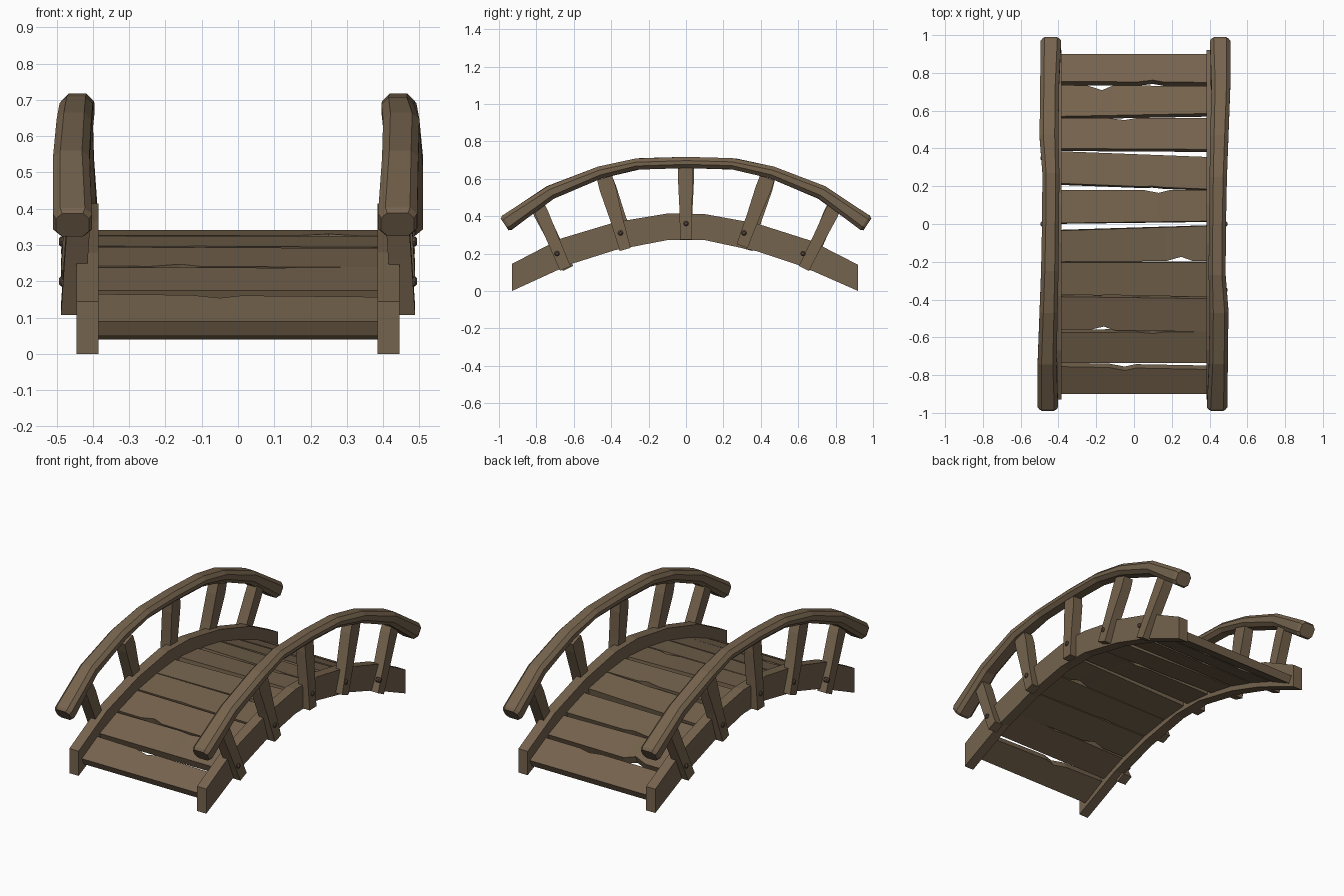
import bpy, bmesh, math
from mathutils import Vector, Matrix

if "Cube" in bpy.data.objects:
    bpy.data.objects.remove(bpy.data.objects["Cube"])


def material(name, rgb):
    m = bpy.data.materials.new(name)
    m.diffuse_color = (*rgb, 1)
    m.use_nodes = True
    m.node_tree.nodes["Principled BSDF"].inputs["Base Color"].default_value = m.diffuse_color
    return m


WOOD = material("weathered brown wood", (0.178, 0.125, 0.074))
BOLT = material("dark brown bolt", (0.10, 0.065, 0.045))


def loft(name, rings, mat=WOOD):
    """Skin a list of equally sized vertex rings and cap both ends."""
    bm = bmesh.new()
    vs = [[bm.verts.new(p) for p in r] for r in rings]
    n = len(vs[0])
    for a, b in zip(vs, vs[1:]):
        for i in range(n):
            j = (i + 1) % n
            bm.faces.new((a[i], a[j], b[j], b[i]))
    bm.faces.new(vs[0])
    bm.faces.new(vs[-1])
    bmesh.ops.recalc_face_normals(bm, faces=bm.faces)
    me = bpy.data.meshes.new(name)
    bm.to_mesh(me)
    bm.free()
    me.materials.append(mat)
    ob = bpy.data.objects.new(name, me)
    bpy.context.collection.objects.link(ob)
    return ob


def turned(p):
    """Half turn about z: the far side repeats the near side reversed."""
    return (-p[0], -p[1], p[2])


def both_sides(name, rings, mat=WOOD):
    loft(name + "_right", rings, mat)
    loft(name + "_left", [[turned(p) for p in r] for r in rings], mat)


def interp(pts, y):
    for (y0, z0), (y1, z1) in zip(pts, pts[1:]):
        if y <= y1:
            return z0 + (z1 - z0) * (y - y0) / (y1 - y0)
    return pts[-1][1]


# Arched side beams
TOP = [(-.93, .145), (-.67, .28), (-.38, .367), (-.1, .414),
       (.1, .411), (.38, .36), (.67, .268), (.92, .14)]
BOTTOM = [(-.93, 0), (-.62, .142), (-.38, .218), (-.1, .272),
          (.1, .272), (.38, .212), (.62, .132), (.92, 0)]
for side, s in (("right", 1), ("left", -1)):
    loft("side_beam_" + side,
         [[(s * .385, *t), (s * .445, *t), (s * .445, *b), (s * .385, *b)]
          for t, b in zip(TOP, BOTTOM)])

# Deck planks: front left/right y, back left/right y, notched edge, x, depth
PLANKS = [(.755, .75, .90, .90, 0, .1, .01), (.57, .585, .735, .73, 1, -.17, .025),
          (.40, .395, .56, .56, 1, -.05, .01), (.215, .185, .385, .355, 0, .1, .004),
          (.005, .015, .18, .18, 1, .13, .015), (-.20, -.195, -.035, -.01, 0, .25, .022),
          (-.375, -.385, -.205, -.205, 0, -.1, .004), (-.56, -.57, -.385, -.395, 0, -.16, .02),
          (-.735, -.735, -.575, -.57, 1, .1, .008), (-.90, -.90, -.755, -.77, 1, -.05, .014)]
for k, (fl, fr, bl, br, edge, nx, depth) in enumerate(PLANKS):
    rings = []
    for x in (-.387, nx - .08, nx, nx + .06, .387):
        t = (x + .387) / .774
        f, b = fl + (fr - fl) * t, bl + (br - bl) * t
        if x == nx:
            f, b = (f, b - depth) if edge else (f + depth, b)
        zf, zb = interp(TOP, f) - .071, interp(TOP, b) - .071
        d = Vector((b - f, zb - zf)).normalized() * .045
        rings.append([(x, f, zf), (x, b, zb),
                      (x, b + d.y, zb - d.x), (x, f + d.y, zf - d.x)])
    loft("deck_plank_%d" % (k + 1), rings)

# Handrails: y, top z, centre x, width, thickness
RAIL = [(-.995, .395, .44, .108, .09), (-.74, .56, .447, .10, .075),
        (-.47, .665, .45, .10, .066), (-.27, .708, .44, .09, .06),
        (0, .717, .442, .09, .06), (.25, .71, .446, .092, .06),
        (.47, .665, .452, .096, .066), (.745, .56, .46, .10, .075),
        (.995, .393, .456, .108, .09)]


def rail_ring(y, z, x, w, h, tangent, shrink=1.0):
    n = Vector((0, -tangent.z, tangent.y))
    c = Vector((x, y, z)) - n * h / 2
    a, b, k = w / 2 * shrink, h / 2 * shrink, .02 * shrink
    sect = [(a, b - k), (a - k, b), (k - a, b), (-a, b - k),
            (-a, k - b), (k - a, -b), (a - k, -b), (a, k - b)]
    return [c + Vector((u, 0, 0)) + n * v for u, v in sect]


rings = []
for i, r in enumerate(RAIL):
    p, q = RAIL[max(i - 1, 0)], RAIL[min(i + 1, len(RAIL) - 1)]
    t = Vector((0, q[0] - p[0], q[1] - p[1])).normalized()
    ring = rail_ring(*r, t)
    if i in (0, len(RAIL) - 1):
        s = 1 if i == 0 else -1
        inner = [v + t * .016 * s for v in ring]
        cap = rail_ring(*r, t, .84)
        rings += [cap, inner] if i == 0 else [inner, cap]
    else:
        rings.append(ring)
both_sides("handrail", rings)

# Rail posts: foot (y, z), head (y, z), foot width, head width, bolt (y, z)
POSTS = [((-.645, .12), (-.79, .46), .062, .07, (-.69, .20)),
         ((-.325, .222), (-.435, .605), .06, .088, (-.35, .31)),
         ((0, .275), (-.004, .67), .062, .08, (0, .36)),
         ((.30, .24), (.435, .605), .062, .085, (.31, .31)),
         ((.63, .12), (.80, .46), .06, .075, (.625, .20))]
for k, (foot, head, wf, wh, bolt) in enumerate(POSTS):
    axis = Vector((head[0] - foot[0], head[1] - foot[1])).normalized()
    rings = []
    for t, w, x0, x1 in ((0, wf, .432, .488), (.45, (wf + wf + wh) / 3, .414, .478),
                         (.85, wh, .405, .468), (1, wh * .95, .405, .465)):
        y = foot[0] + (head[0] - foot[0]) * t
        z = foot[1] + (head[1] - foot[1]) * t
        dy, dz = axis.y * w / 2, -axis.x * w / 2
        rings.append([(x0, y - dy, z - dz), (x1, y - dy, z - dz),
                      (x1, y + dy, z + dz), (x0, y + dy, z + dz)])
    both_sides("rail_post_%d" % (k + 1), rings)

    # Bolt head on each post
    circle = [(math.cos(a * math.pi / 4), math.sin(a * math.pi / 4)) for a in range(8)]
    both_sides("bolt_%d" % (k + 1),
               [[(x, bolt[0] + r * c, bolt[1] + r * s) for c, s in circle]
                for x, r in ((.465, .014), (.488, .014), (.494, .008))], BOLT)
